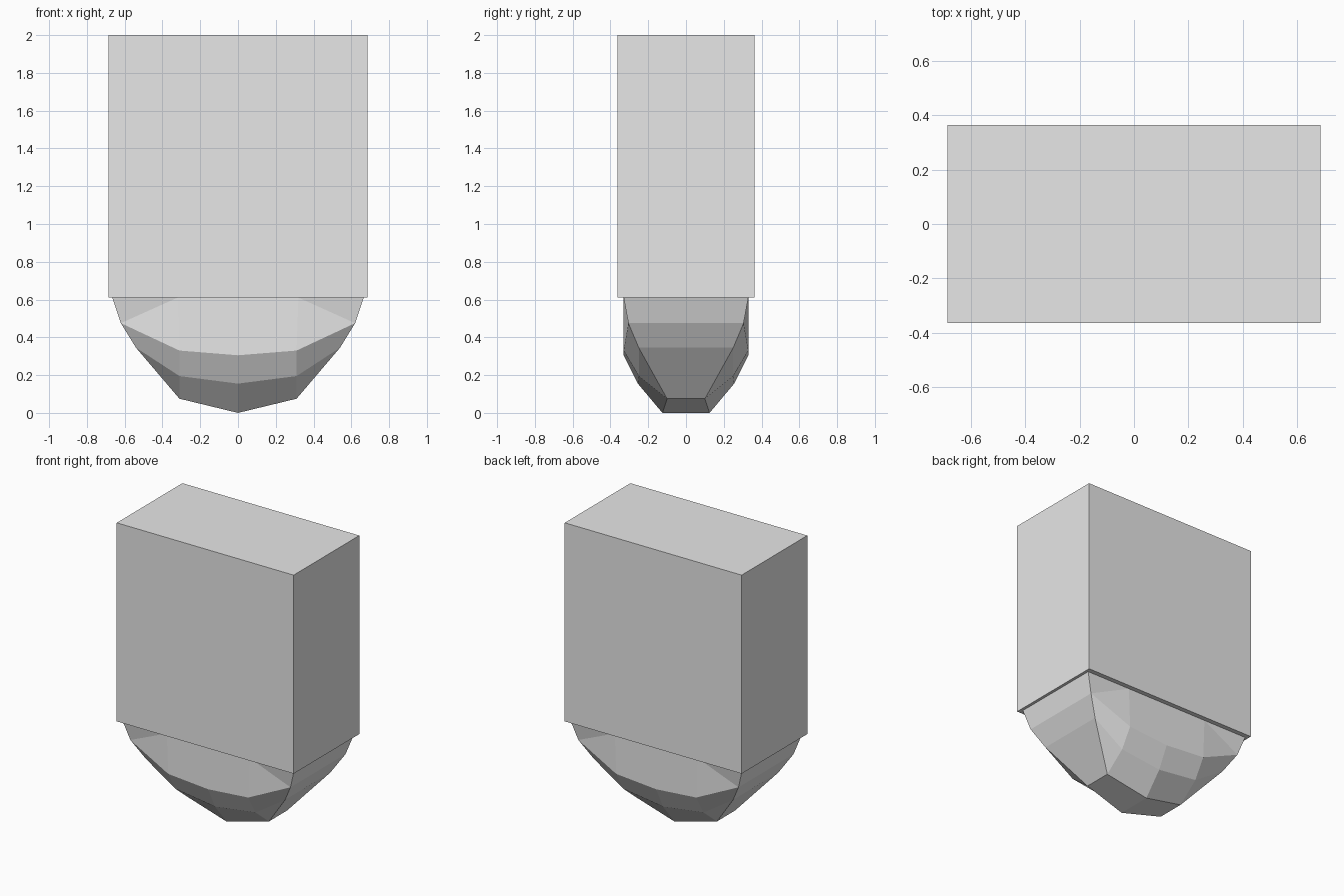
import bpy
import bmesh

cube = bpy.data.objects.get("Cube")
if cube:
    bpy.data.objects.remove(cube, do_unlink=True)

grey = bpy.data.materials.new("light_grey")
grey.use_nodes = True
grey.diffuse_color = (0.8, 0.8, 0.8, 1)
grey.node_tree.nodes["Principled BSDF"].inputs["Base Color"].default_value = (0.8, 0.8, 0.8, 1)

SEAM = 0.61    # height where the block meets the hull
TOP = 2.0


def make_object(name, bm):
    bmesh.ops.recalc_face_normals(bm, faces=bm.faces)
    mesh = bpy.data.meshes.new(name)
    bm.to_mesh(mesh)
    bm.free()
    mesh.materials.append(grey)
    obj = bpy.data.objects.new(name, mesh)
    bpy.context.collection.objects.link(obj)
    return obj


# Upper block
bm = bmesh.new()
bmesh.ops.create_cube(bm, size=1)
for v in bm.verts:
    v.co.x *= 1.37
    v.co.y *= 0.726
    v.co.z = TOP if v.co.z > 0 else SEAM
make_object("upper_block", bm)

# Faceted lower hull: one quarter, from centre, quarter and end columns
columns = {
    "centre": [(0, .33, SEAM), (0, .33, .305), (0, .255, .155), (0, .125, 0)],
    "quarter": [(.32, .33, SEAM), (.31, .33, .33), (.31, .25, .195), (.31, .1, .075)],
    "end": [(.665, .33, SEAM), (.62, .305, .475), (.54, .25, .345)],
}
bm = bmesh.new()
c, q, e = ([bm.verts.new(p) for p in col] for col in columns.values())
for i in range(3):
    bm.faces.new((c[i], c[i + 1], q[i + 1], q[i]))
bm.faces.new((q[0], q[1], e[1]))
bm.faces.new((q[0], e[1], e[0]))
bm.faces.new((q[1], q[2], e[2], e[1]))
bm.faces.new((q[2], q[3], e[2]))

# Underside and end strips reach the lengthwise centre plane
rim = [c[3], q[3], e[2], e[1], e[0]]
mid = [bm.verts.new((v.co.x, 0, v.co.z)) for v in rim]
for i in range(len(rim) - 1):
    bm.faces.new((rim[i], mid[i], mid[i + 1], rim[i + 1]))

hull = make_object("lower_hull", bm)
mirror = hull.modifiers.new("four_way_mirror", 'MIRROR')
mirror.use_axis = (True, True, False)
